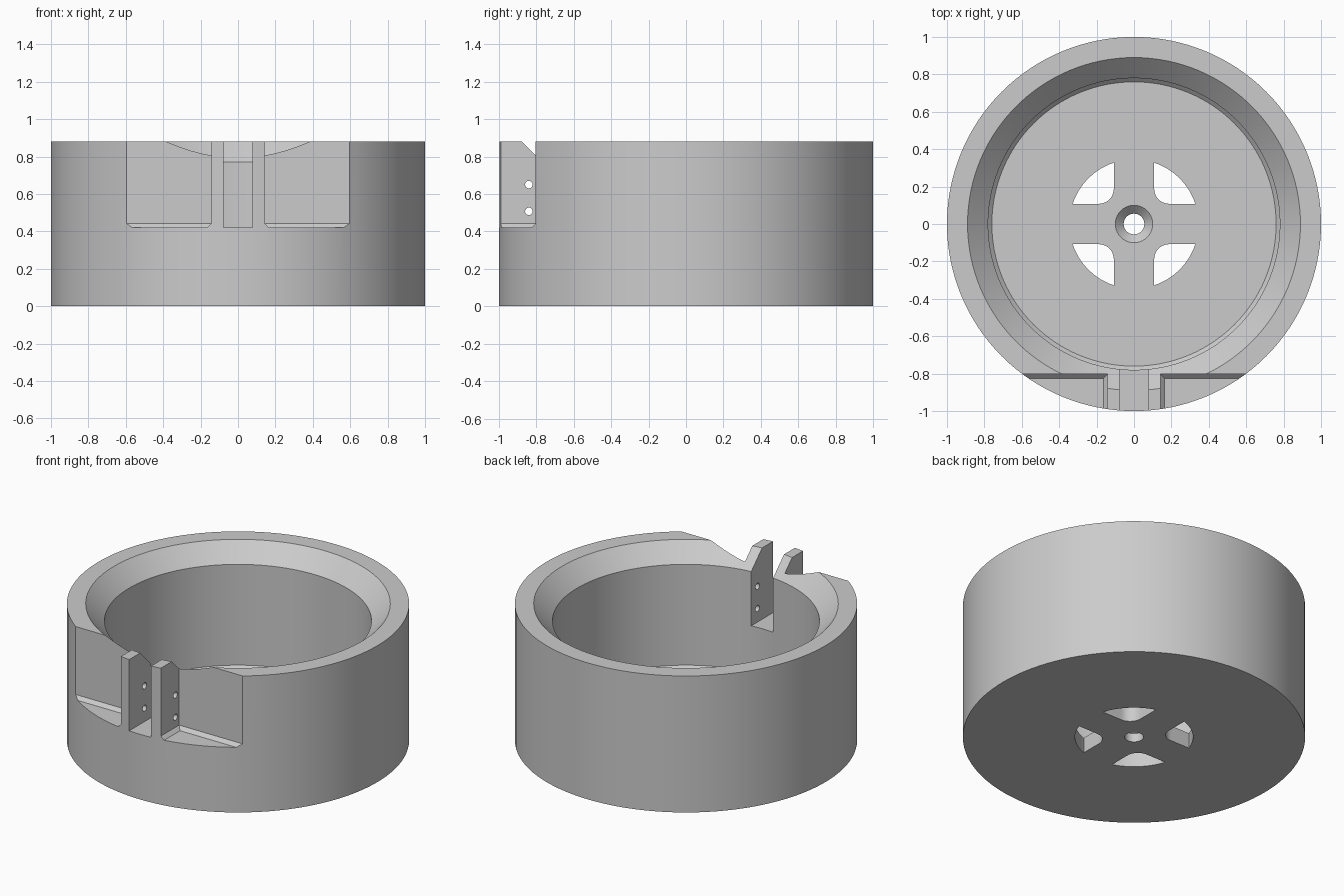
import bpy, bmesh
from math import sin, cos, pi, radians, hypot, atan2
from mathutils import Matrix, Vector

old = bpy.data.objects.get("Cube")
if old:
    bpy.data.objects.remove(old, do_unlink=True)

grey = bpy.data.materials.new("light grey")
grey.use_nodes = True
COLOUR = (0.6, 0.6, 0.6, 1)
grey.diffuse_color = COLOUR
grey.node_tree.nodes["Principled BSDF"].inputs["Base Color"].default_value = COLOUR

HEIGHT, FLOOR, LEDGE = 0.88, 0.1, 0.42
FLAT_Y, TAB_IN, TAB_OUT = -0.803, 0.078, 0.142


def make(name, bm):
    bmesh.ops.recalc_face_normals(bm, faces=bm.faces[:])
    mesh = bpy.data.meshes.new(name)
    bm.to_mesh(mesh)
    bm.free()
    mesh.materials.append(grey)
    ob = bpy.data.objects.new(name, mesh)
    bpy.context.collection.objects.link(ob)
    return ob


def lathe(name, profile, steps=128):
    """Closed ring swept from a closed (radius, height) profile."""
    bm = bmesh.new()
    rings = [[bm.verts.new((r * cos(a), r * sin(a), z)) for r, z in profile]
             for a in (2 * pi * i / steps for i in range(steps))]
    n = len(profile)
    for i in range(steps):
        a, b = rings[i], rings[(i + 1) % steps]
        for j in range(n):
            k = (j + 1) % n
            bm.faces.new((a[j], b[j], b[k], a[k]))
    return make(name, bm)


def box(name, low, high, bottom_bevel=0):
    bm = bmesh.new()
    low, high = Vector(low), Vector(high)
    bmesh.ops.create_cube(bm, size=1)
    for v in bm.verts:
        v.co = (low + high) / 2 + v.co * (high - low)
    if bottom_bevel:
        edges = [e for e in bm.edges if all(v.co.z < low.z + 0.01 for v in e.verts)]
        bmesh.ops.bevel(bm, geom=edges, offset=bottom_bevel, segments=1, affect='EDGES')
    return make(name, bm)


def vent(name, turn, gap=0.108, fillet=0.08, radius=0.345):
    """Quarter opening: rounded inner corner, arc on the outside."""
    c = gap + fillet
    pts = [(c - fillet * cos(t), c - fillet * sin(t))
           for t in (pi / 2 * i / 10 for i in range(11))]
    reach = (radius ** 2 - gap ** 2) ** 0.5
    start = atan2(gap, reach)
    pts += [(radius * cos(t), radius * sin(t))
            for t in (start + (pi / 2 - 2 * start) * i / 16 for i in range(17))]
    bm = bmesh.new()
    face = bm.faces.new([bm.verts.new((x, y, -0.1)) for x, y in pts])
    ext = bmesh.ops.extrude_face_region(bm, geom=[face])
    top = [g for g in ext["geom"] if isinstance(g, bmesh.types.BMVert)]
    bmesh.ops.translate(bm, vec=(0, 0, 0.3), verts=top)
    bmesh.ops.rotate(bm, cent=(0, 0, 0), matrix=Matrix.Rotation(turn, 3, 'Z'), verts=bm.verts[:])
    return make(name, bm)


def pin_hole(name, z):
    bm = bmesh.new()
    place = Matrix.Translation((0, -0.84, z)) @ Matrix.Rotation(pi / 2, 4, 'Y')
    bmesh.ops.create_cone(bm, cap_ends=True, segments=24, radius1=0.02, radius2=0.02,
                          depth=0.4, matrix=place)
    return make(name, bm)


# Cup with chamfered rim, floor and countersunk centre bore
cup = lathe("cup_body", [
    (0.055, 0), (1, 0), (1, HEIGHT), (0.89, HEIGHT), (0.78, 0.77),
    (0.78, FLOOR + 0.02), (0.76, FLOOR), (0.1, FLOOR), (0.055, FLOOR - 0.045)])

# Flat pockets beside the tabs, slot between them, pin holes and floor vents
cutters = [
    box("left_pocket", (TAB_OUT, -1.2, LEDGE), (1.2, FLAT_Y, 1.2), 0.022),
    box("right_pocket", (-1.2, -1.2, LEDGE), (-TAB_OUT, FLAT_Y, 1.2), 0.022),
    box("slot", (-TAB_IN, -1.2, LEDGE), (TAB_IN, -0.6, 1.2)),
    pin_hole("upper_pin_hole", 0.65),
    pin_hole("lower_pin_hole", 0.507),
] + [vent("floor_vent", i * pi / 2) for i in range(4)]

bpy.context.view_layer.objects.active = cup
for cutter in cutters:
    cutter.hide_render = True
    mod = cup.modifiers.new("cut", 'BOOLEAN')
    mod.operation = 'DIFFERENCE'
    mod.solver = 'EXACT'
    mod.object = cutter
    bpy.ops.object.modifier_apply(modifier=mod.name)
    bpy.data.objects.remove(cutter, do_unlink=True)

# Smooth round walls, crisp edges
for ob in bpy.context.selected_objects:
    ob.select_set(False)
cup.select_set(True)
bpy.ops.object.shade_smooth_by_angle(angle=radians(25))
